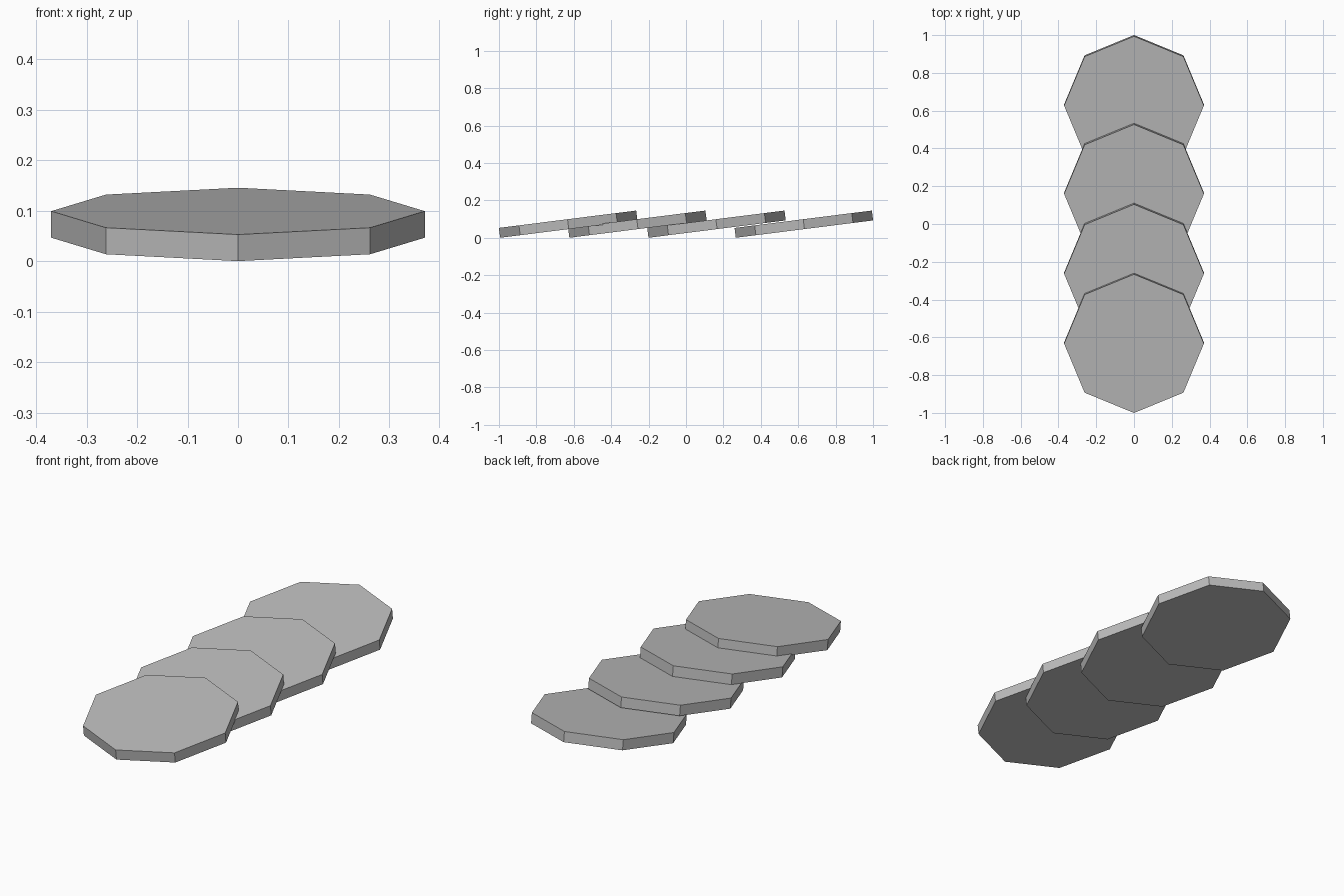
import bpy
import math

cube = bpy.data.objects.get("Cube")
if cube:
    bpy.data.objects.remove(cube, do_unlink=True)

# Plain stone grey
stone = bpy.data.materials.new("stone_grey")
stone.use_nodes = True
colour = (0.5, 0.5, 0.5, 1.0)
stone.diffuse_color = colour
stone.node_tree.nodes["Principled BSDF"].inputs["Base Color"].default_value = colour

RADIUS = 0.37
THICKNESS = 0.053
TILT = math.radians(7.2)
CENTRE_Z = (THICKNESS * math.cos(TILT) + 2 * RADIUS * math.sin(TILT)) / 2


def add_slab(name, y):
    """Octagonal slab with a corner facing front, its back edge raised."""
    bpy.ops.mesh.primitive_cylinder_add(
        vertices=8, radius=RADIUS, depth=THICKNESS,
        location=(0, y, CENTRE_Z), rotation=(TILT, 0, 0))
    slab = bpy.context.object
    slab.name = name
    slab.data.materials.append(stone)


# Row of overlapping slabs, front to back
for i, y in enumerate((-0.63, -0.26, 0.163, 0.63), start=1):
    add_slab(f"octagonal_slab_{i}", y)
